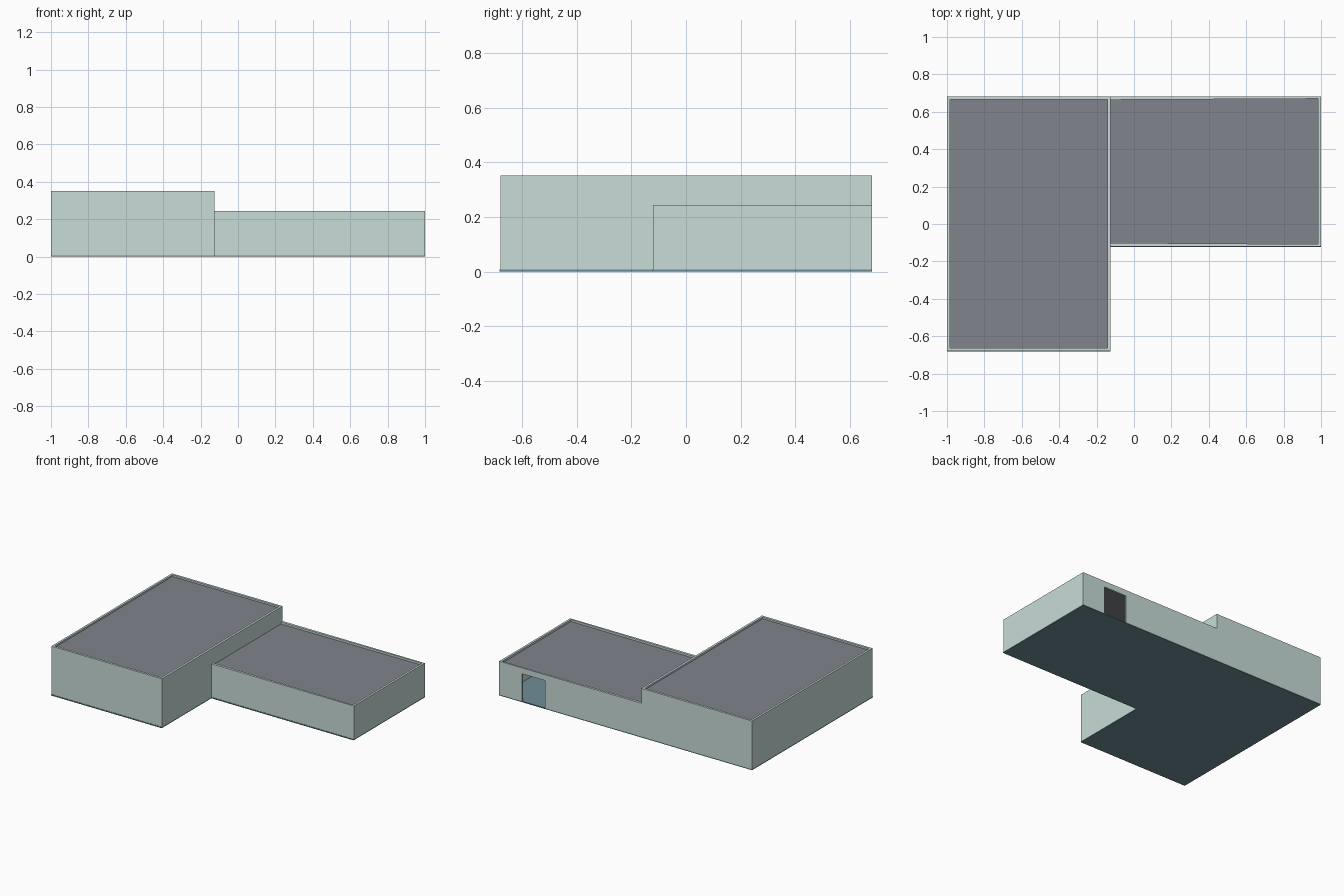
import bpy, bmesh

if "Cube" in bpy.data.objects:
    bpy.data.objects.remove(bpy.data.objects["Cube"])


def material(name, rgb):
    m = bpy.data.materials.new(name)
    m.diffuse_color = (*rgb, 1)
    m.use_nodes = True
    m.node_tree.nodes["Principled BSDF"].inputs["Base Color"].default_value = m.diffuse_color
    return m


WALL = material("pale_render", (0.58, 0.72, 0.69))
ROOF = material("grey_roofing", (0.22, 0.23, 0.27))
FLOOR = material("slate_floor", (0.16, 0.27, 0.31))


def finish(name, bm, mat):
    bmesh.ops.recalc_face_normals(bm, faces=bm.faces)
    me = bpy.data.meshes.new(name)
    bm.to_mesh(me)
    bm.free()
    ob = bpy.data.objects.new(name, me)
    bpy.context.collection.objects.link(ob)
    if mat:
        me.materials.append(mat)
    return ob


def prism(name, outline, z0, z1, mat=None):
    """Extrude a plan outline from z0 to z1."""
    bm = bmesh.new()
    lo = [bm.verts.new((x, y, z0)) for x, y in outline]
    hi = [bm.verts.new((x, y, z1)) for x, y in outline]
    bm.faces.new(lo)
    bm.faces.new(hi)
    for i in range(len(lo)):
        j = (i + 1) % len(lo)
        bm.faces.new((lo[i], lo[j], hi[j], hi[i]))
    return finish(name, bm, mat)


def wall_ring(name, outer, inner, z0, z1, mat):
    """Closed wall between matching outer and inner plan outlines."""
    bm = bmesh.new()
    rows = [[bm.verts.new((x, y, z)) for x, y in pts]
            for pts, z in ((outer, z0), (outer, z1), (inner, z1), (inner, z0))]
    n = len(outer)
    for a in range(4):
        r, s = rows[a], rows[(a + 1) % 4]
        for i in range(n):
            j = (i + 1) % n
            bm.faces.new((r[i], r[j], s[j], s[i]))
    return finish(name, bm, mat)


def rect(x0, x1, y0, y1):
    return [(x0, y0), (x1, y0), (x1, y1), (x0, y1)]


BASE, TALL, LOW = 0.007, 0.352, 0.245
STEP, FRONT, BACK, WING = -0.125, -0.68, 0.682, -0.12

# L-shaped floor slab, its front edges just proud of the walls
prism("floor_slab", [(-1, FRONT - .003), (STEP, FRONT - .003), (STEP, WING - .003),
                     (1, WING - .003), (1, BACK), (-1, BACK)], 0, BASE, FLOOR)

# Tall hall with parapet
hall_inside = rect(-0.985, STEP - .016, FRONT + .016, BACK - .016)
wall_ring("hall_walls", rect(-1, STEP, FRONT, BACK), hall_inside, BASE, TALL, WALL)
prism("hall_roof", hall_inside, TALL - .022, TALL - .012, ROOF)

# Low wing: three walls running into the hall, slightly thinner at the far end
wing_inside = [(STEP, WING + .019), (0.985, WING + .012),
               (0.985, BACK - .012), (STEP, BACK - .018)]
wing_plan = [(STEP, WING), (1, WING), (1, BACK), (STEP, BACK)] + wing_inside[::-1]
wing = prism("wing_walls", wing_plan, BASE, LOW, WALL)
prism("wing_roof", wing_inside, LOW - .024, LOW - .014, ROOF)

# Open doorway through the back wall of the wing
cutter = prism("doorway_cutter", rect(0.638, 0.82, BACK - .05, BACK + .05), 0, 0.203)
cutter.hide_render = True
cutter.display_type = 'WIRE'
cut = wing.modifiers.new("doorway", 'BOOLEAN')
cut.operation = 'DIFFERENCE'
cut.solver = 'EXACT'
cut.object = cutter
